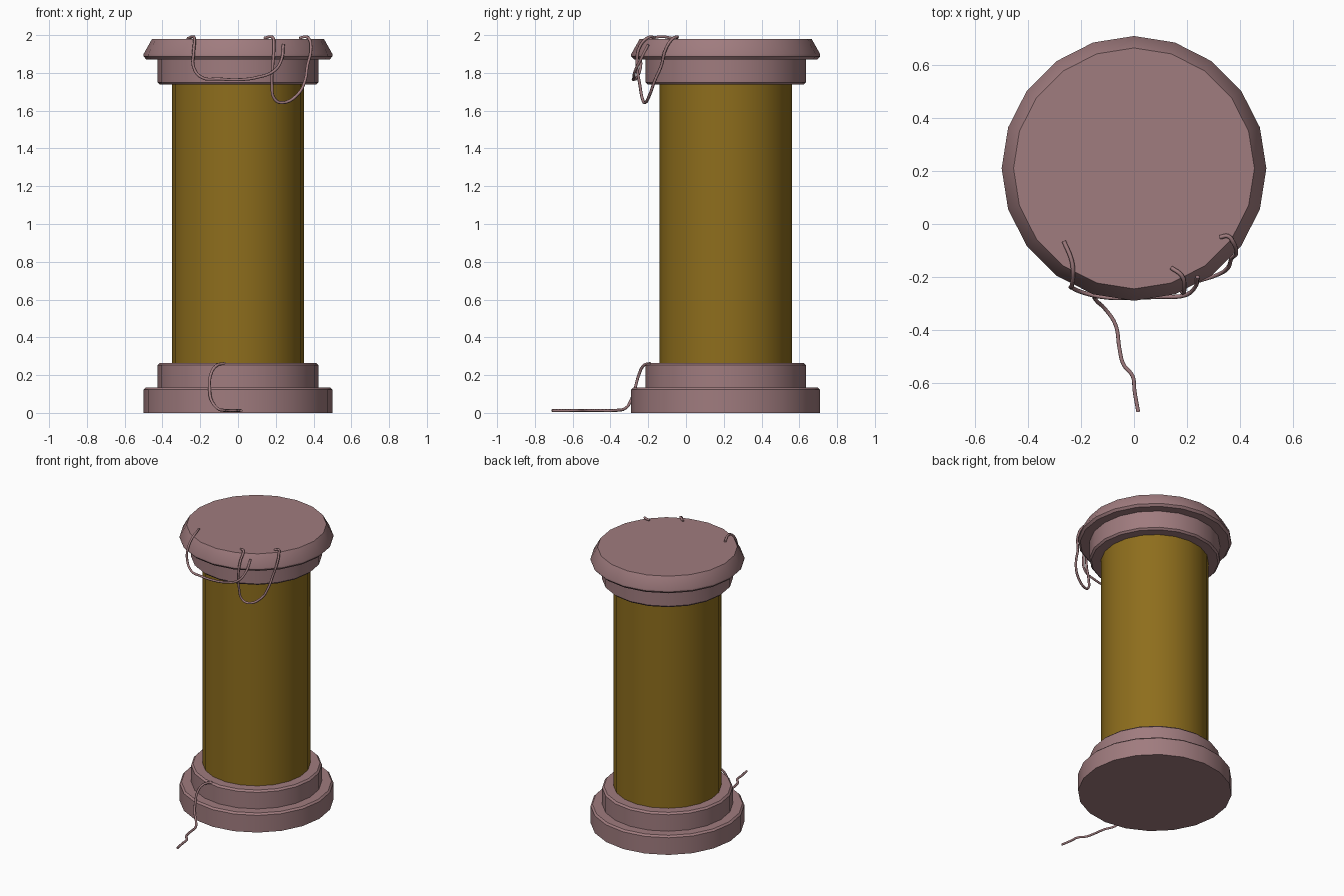
import bpy, bmesh, math

if "Cube" in bpy.data.objects:
    bpy.data.objects.remove(bpy.data.objects["Cube"])

CY = 0.21      # column axis sits behind the origin
SIDES = 20


def material(name, rgb):
    m = bpy.data.materials.new(name)
    m.diffuse_color = (*rgb, 1)
    m.use_nodes = True
    m.node_tree.nodes["Principled BSDF"].inputs["Base Color"].default_value = m.diffuse_color
    return m


stone = material("stone", (0.35, 0.20, 0.21))
bronze = material("bronze", (0.27, 0.155, 0.012))


def lathe(name, profile, mat, sides=SIDES):
    """Closed turned solid from (radius, z) pairs, bottom to top."""
    bm = bmesh.new()
    rings = [[bm.verts.new((r * math.cos(2 * math.pi * i / sides),
                            r * math.sin(2 * math.pi * i / sides), z))
              for i in range(sides)] for r, z in profile]
    for a, b in zip(rings, rings[1:]):
        for i in range(sides):
            j = (i + 1) % sides
            bm.faces.new((a[i], a[j], b[j], b[i]))
    bm.faces.new(rings[0][::-1])
    bm.faces.new(rings[-1])
    mesh = bpy.data.meshes.new(name)
    bm.to_mesh(mesh)
    bm.free()
    ob = bpy.data.objects.new(name, mesh)
    ob.location.y = CY
    bpy.context.collection.objects.link(ob)
    mesh.materials.append(mat)
    bpy.context.view_layer.objects.active = ob
    ob.select_set(True)
    bpy.ops.object.shade_smooth_by_angle(angle=math.radians(30))
    ob.select_set(False)


def vine(name, points):
    """Thin round stem following a smooth path."""
    cu = bpy.data.curves.new(name, 'CURVE')
    cu.dimensions = '3D'
    cu.bevel_depth = 0.008
    cu.bevel_resolution = 1
    cu.resolution_u = 5
    cu.use_fill_caps = True
    sp = cu.splines.new('BEZIER')
    sp.bezier_points.add(len(points) - 1)
    for bp, p in zip(sp.bezier_points, points):
        bp.co = p
        bp.handle_left_type = bp.handle_right_type = 'AUTO'
    cu.materials.append(stone)
    bpy.context.collection.objects.link(bpy.data.objects.new(name, cu))


# Stepped base
lathe("base_plinth", [(0.5, 0), (0.5, 0.123), (0.488, 0.135)], stone)
lathe("base_step", [(0.425, 0.13), (0.425, 0.253), (0.413, 0.265)], stone)

# Shaft
lathe("shaft", [(0.35, 0.26), (0.35, 1.745)], bronze)

# Capital with tapered top slab
lathe("capital_step", [(0.413, 1.738), (0.425, 1.75), (0.425, 1.878)], stone)
lathe("capital_slab", [(0.486, 1.872), (0.5, 1.887), (0.5, 1.9), (0.455, 1.98)], stone)

# Root trailing off the base onto the ground
vine("base_vine", [(-0.07, -0.19, 0.262), (-0.115, -0.225, 0.25), (-0.145, -0.25, 0.2),
                   (-0.15, -0.27, 0.13), (-0.142, -0.29, 0.07), (-0.11, -0.32, 0.025),
                   (-0.07, -0.38, 0.013), (-0.055, -0.47, 0.013), (-0.04, -0.53, 0.013),
                   (-0.005, -0.575, 0.013), (0.002, -0.63, 0.012), (0.016, -0.71, 0.012)])

# Vine swagged across the front of the capital
vine("left_vine", [(-0.265, -0.065, 1.982), (-0.235, -0.14, 1.991), (-0.23, -0.19, 1.975),
                   (-0.235, -0.235, 1.91), (-0.235, -0.24, 1.83), (-0.19, -0.26, 1.775),
                   (-0.1, -0.278, 1.768), (0.0, -0.278, 1.764), (0.1, -0.275, 1.776),
                   (0.19, -0.27, 1.81), (0.23, -0.24, 1.87), (0.24, -0.2, 1.95)])

# Vine looping down from the right side of the capital
vine("right_vine", [(0.14, -0.165, 1.984), (0.18, -0.195, 1.99), (0.19, -0.245, 1.94),
                    (0.185, -0.26, 1.85), (0.18, -0.245, 1.74), (0.195, -0.23, 1.66),
                    (0.235, -0.218, 1.642), (0.32, -0.19, 1.69), (0.355, -0.165, 1.76),
                    (0.368, -0.13, 1.84), (0.386, -0.11, 1.92), (0.375, -0.07, 1.982),
                    (0.355, -0.046, 1.991), (0.325, -0.05, 1.984)])
